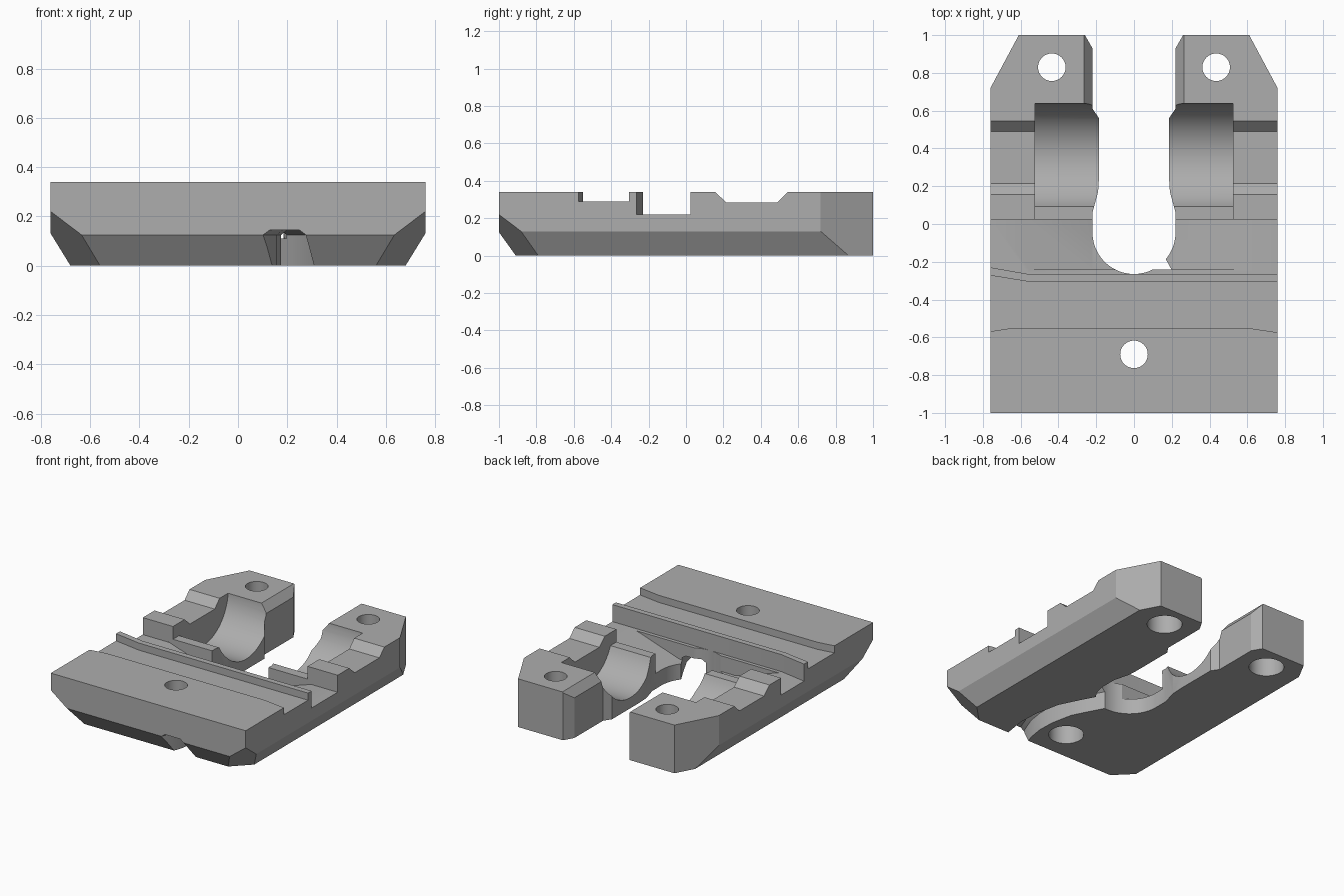
import bpy, bmesh, math
from mathutils import Vector

if "Cube" in bpy.data.objects:
    bpy.data.objects.remove(bpy.data.objects["Cube"], do_unlink=True)

metal = bpy.data.materials.new("grey")
metal.use_nodes = True
GREY = (0.42, 0.42, 0.42, 1)
metal.diffuse_color = GREY
metal.node_tree.nodes["Principled BSDF"].inputs["Base Color"].default_value = GREY


def make_object(name, bm):
    bmesh.ops.recalc_face_normals(bm, faces=bm.faces[:])
    mesh = bpy.data.meshes.new(name)
    bm.to_mesh(mesh)
    bm.free()
    obj = bpy.data.objects.new(name, mesh)
    bpy.context.collection.objects.link(obj)
    mesh.materials.append(metal)
    return obj


def prism(name, points, lo, hi, axis):
    """Extrude a closed profile along x (y,z points), y (x,z) or z (x,y)."""
    place = {"x": lambda a, b, t: (t, a, b),
             "y": lambda a, b, t: (a, t, b),
             "z": lambda a, b, t: (a, b, t)}[axis]
    bm = bmesh.new()
    low = [bm.verts.new(place(a, b, lo)) for a, b in points]
    high = [bm.verts.new(place(a, b, hi)) for a, b in points]
    bm.faces.new(low)
    bm.faces.new(high[::-1])
    n = len(points)
    for i in range(n):
        j = (i + 1) % n
        bm.faces.new((low[i], low[j], high[j], high[i]))
    return make_object(name, bm)


def arc(cx, cy, r, start, end, steps):
    angles = [math.radians(start + (end - start) * i / steps) for i in range(steps + 1)]
    return [(cx + r * math.cos(a), cy + r * math.sin(a)) for a in angles]


def mirror_x(points):
    return [(-a, b) for a, b in reversed(points)]


# Base block with chamfered lower edges and cut rear corners
bm = bmesh.new()
bmesh.ops.create_cube(bm, size=1)
for v in bm.verts:
    v.co = (v.co.x * 1.52, v.co.y * 2, (v.co.z + 0.5) * 0.34)
planes = [((0, -1, 0.125), (0, -0.125, -0.09))]
for s in (-1, 1):
    planes += [((s * 0.76, 0, 0.13), (s * 0.13, 0, -0.08)),
               ((s * 0.56, -0.91, 0), (s, -1, -1.32)),
               ((s * 0.76, 0.72, 0), (s * 0.28, 0.15, 0))]
for point, normal in planes:
    cut = bmesh.ops.bisect_plane(bm, geom=bm.verts[:] + bm.edges[:] + bm.faces[:],
                                 plane_co=point, plane_no=Vector(normal).normalized(),
                                 clear_outer=True)
    rim = [e for e in cut["geom_cut"] if isinstance(e, bmesh.types.BMEdge)]
    bmesh.ops.holes_fill(bm, edges=rim)
body = make_object("carriage_plate", bm)

cutters = []


def cutter(*args):
    cutters.append(prism(*args))


# Cross grooves on the top, bent near the sides
cutter("front_groove", [(-0.9, -0.59), (-0.64, -0.55), (0.6, -0.55), (0.9, -0.595),
                        (0.9, -0.305), (-0.56, -0.305), (-0.9, -0.25)], 0.29, 0.5, "z")
cutter("middle_groove", [(-0.9, -0.205), (-0.56, -0.265), (0.9, -0.265),
                         (0.9, 0.025), (-0.9, 0.025)], 0.22, 0.5, "z")

# Central slot open to the rear
side = [(0.22, -0.05), (0.22, 0.06), (0.19, 0.17), (0.185, 0.25), (0.185, 0.56),
        (0.22, 0.61), (0.22, 0.93), (0.30, 1.07)]
curve = arc(0, -0.045, 0.22, 180, 360, 24)
cutter("central_slot", curve + side[1:] + mirror_x(side)[:-1], -0.1, 0.6, "z")

# Funnel sloping into the slot
cutter("funnel", [(-0.57, 0.225), (-0.22, 0.11), (0.22, 0.11), (0.57, 0.225)],
       -0.24, 0.026, "y")

# Round seats, side recesses, prong edge bevels and rear bolt holes
for s, label in ((1, "left"), (-1, "right")):
    lo, hi = sorted((s * 0.1, s * 0.525))
    seat = arc(0.355, 0.36, 0.285, 180, 360, 32) + [(0.64, 0.5), (0.07, 0.5)]
    cutter(label + "_seat", seat, lo, hi, "x")
    cutter(label + "_lip_cut", [(-0.02, 0.25), (0.3, 0.25), (0.3, 0.5), (-0.02, 0.5)],
           lo, hi, "x")
    lo, hi = sorted((s * 0.45, s * 0.9))
    cutter(label + "_recess", [(0.09, 0.4), (0.215, 0.285), (0.49, 0.285), (0.61, 0.405)],
           lo, hi, "x")
    cutter(label + "_bevel", [(s * 0.265, 0.341), (s * 0.21, 0.27), (s * 0.1, 0.27),
                              (s * 0.1, 0.5), (s * 0.265, 0.5)], 0.6, 1.1, "y")

for x, y, label in ((0.435, 0.83, "left"), (-0.435, 0.83, "right"), (0, -0.69, "front")):
    cutter(label + "_bolt_hole", arc(x, y, 0.073, 0, 348.75, 31), -0.1, 0.5, "z")
    cutter(label + "_counterbore", arc(x, y, 0.115, 0, 348.75, 31), -0.1, 0.16, "z")

# Curved cable channel on the underside
path = [(0.12, -1.15), (0.19, -1), (0.235, -0.88), (0.255, -0.75), (0.25, -0.62),
        (0.215, -0.45), (0.15, -0.32), (0.08, -0.19), (0.05, -0.1)]
bm = bmesh.new()
section = [(-0.08, -0.1), (0.08, -0.1), (0.08, 0.125), (0.055, 0.145), (-0.055, 0.145), (-0.08, 0.125)]
rings = []
for i, p in enumerate(path):
    a, b = Vector(path[max(i - 1, 0)]), Vector(path[min(i + 1, len(path) - 1)])
    d = (b - a).normalized()
    rings.append([bm.verts.new((p[0] + d.y * w, p[1] - d.x * w, z)) for w, z in section])
for r, q in zip(rings, rings[1:]):
    for i in range(len(section)):
        j = (i + 1) % len(section)
        bm.faces.new((r[i], r[j], q[j], q[i]))
bm.faces.new(rings[0])
bm.faces.new(rings[-1][::-1])
cutters.append(make_object("cable_channel", bm))

# Cut everything out and apply
for c in cutters:
    mod = body.modifiers.new(c.name, "BOOLEAN")
    mod.operation = "DIFFERENCE"
    mod.solver = "EXACT"
    mod.object = c
bpy.context.view_layer.update()
result = bpy.data.meshes.new_from_object(
    body.evaluated_get(bpy.context.evaluated_depsgraph_get()))
body.modifiers.clear()
body.data = result
for c in cutters:
    bpy.data.objects.remove(c, do_unlink=True)

bpy.ops.object.select_all(action="DESELECT")
body.select_set(True)
bpy.context.view_layer.objects.active = body
bpy.ops.object.shade_smooth_by_angle(angle=math.radians(25))
